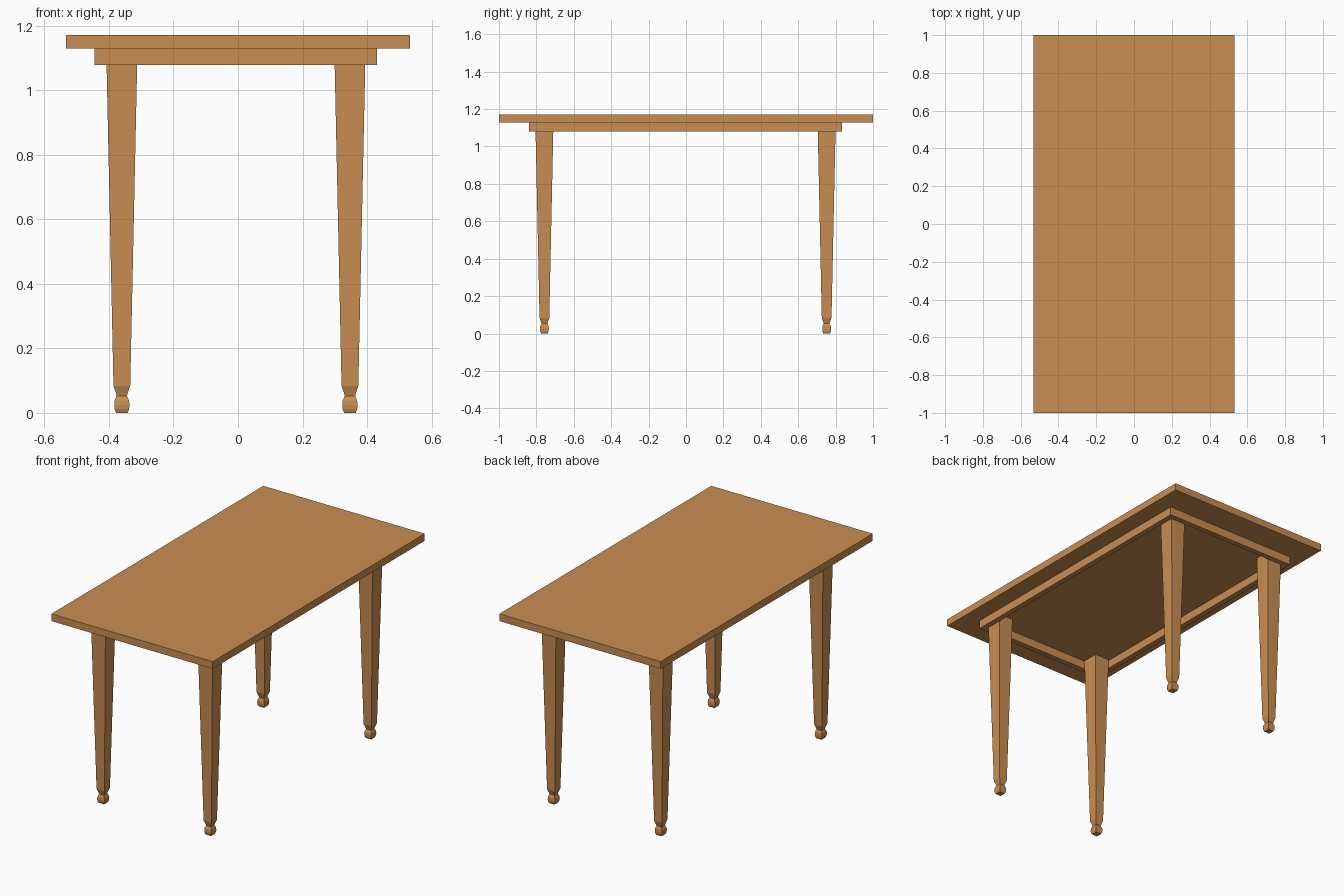
import bpy, bmesh

if "Cube" in bpy.data.objects:
    bpy.data.objects.remove(bpy.data.objects["Cube"])

wood = bpy.data.materials.new("warm_wood")
wood.diffuse_color = (0.59, 0.27, 0.085, 1)
wood.use_nodes = True
wood.node_tree.nodes["Principled BSDF"].inputs["Base Color"].default_value = wood.diffuse_color


def add_mesh(name, bm):
    bmesh.ops.recalc_face_normals(bm, faces=bm.faces)
    mesh = bpy.data.meshes.new(name)
    bm.to_mesh(mesh)
    bm.free()
    mesh.materials.append(wood)
    obj = bpy.data.objects.new(name, mesh)
    bpy.context.collection.objects.link(obj)
    return obj


def box(name, x0, x1, y0, y1, z0, z1):
    bm = bmesh.new()
    bmesh.ops.create_cube(bm, size=1)
    for v in bm.verts:
        v.co.x = x1 if v.co.x > 0 else x0
        v.co.y = y1 if v.co.y > 0 else y0
        v.co.z = z1 if v.co.z > 0 else z0
    return add_mesh(name, bm)


def square_loft(name, cx, cy, profile):
    """Stack square rings of (half width, height) into one closed post."""
    bm = bmesh.new()
    rings = [[bm.verts.new((cx + sx * r, cy + sy * r, z))
              for sx, sy in ((-1, -1), (1, -1), (1, 1), (-1, 1))]
             for r, z in profile]
    for a, b in zip(rings, rings[1:]):
        for i in range(4):
            j = (i + 1) % 4
            bm.faces.new((a[i], a[j], b[j], b[i]))
    bm.faces.new(rings[0][::-1])
    bm.faces.new(rings[-1])
    return add_mesh(name, bm)


TOP_Z, UNDER_Z, APRON_Z = 1.172, 1.129, 1.079

# Table top
box("table_top", -0.533, 0.533, -1, 1, UNDER_Z, TOP_Z)

# Apron rails: open frame under the top
X0, X1, Y0, Y1, T = -0.445, 0.431, -0.84, 0.835, 0.032
box("front_rail", X0, X1 - T, Y0, Y0 + T, APRON_Z, UNDER_Z)
box("back_rail", X0, X1 - T, Y1 - T, Y1, APRON_Z, UNDER_Z)
box("right_rail", X1 - T, X1, Y0, Y1, APRON_Z, UNDER_Z)
box("left_rail", X0, X0 + T, Y0 + T, Y1 - T, APRON_Z, UNDER_Z)

# Tapered square legs with a necked foot
leg_profile = [(0.018, 0), (0.0225, 0.012), (0.0235, 0.024), (0.0225, 0.038),
               (0.016, 0.053), (0.0185, 0.062), (0.026, 0.084), (0.0485, UNDER_Z)]
for side, cx in (("left", -0.360), ("right", 0.347)):
    for end, cy in (("front", -0.757), ("back", 0.752)):
        square_loft(f"{end}_{side}_leg", cx, cy, leg_profile)
